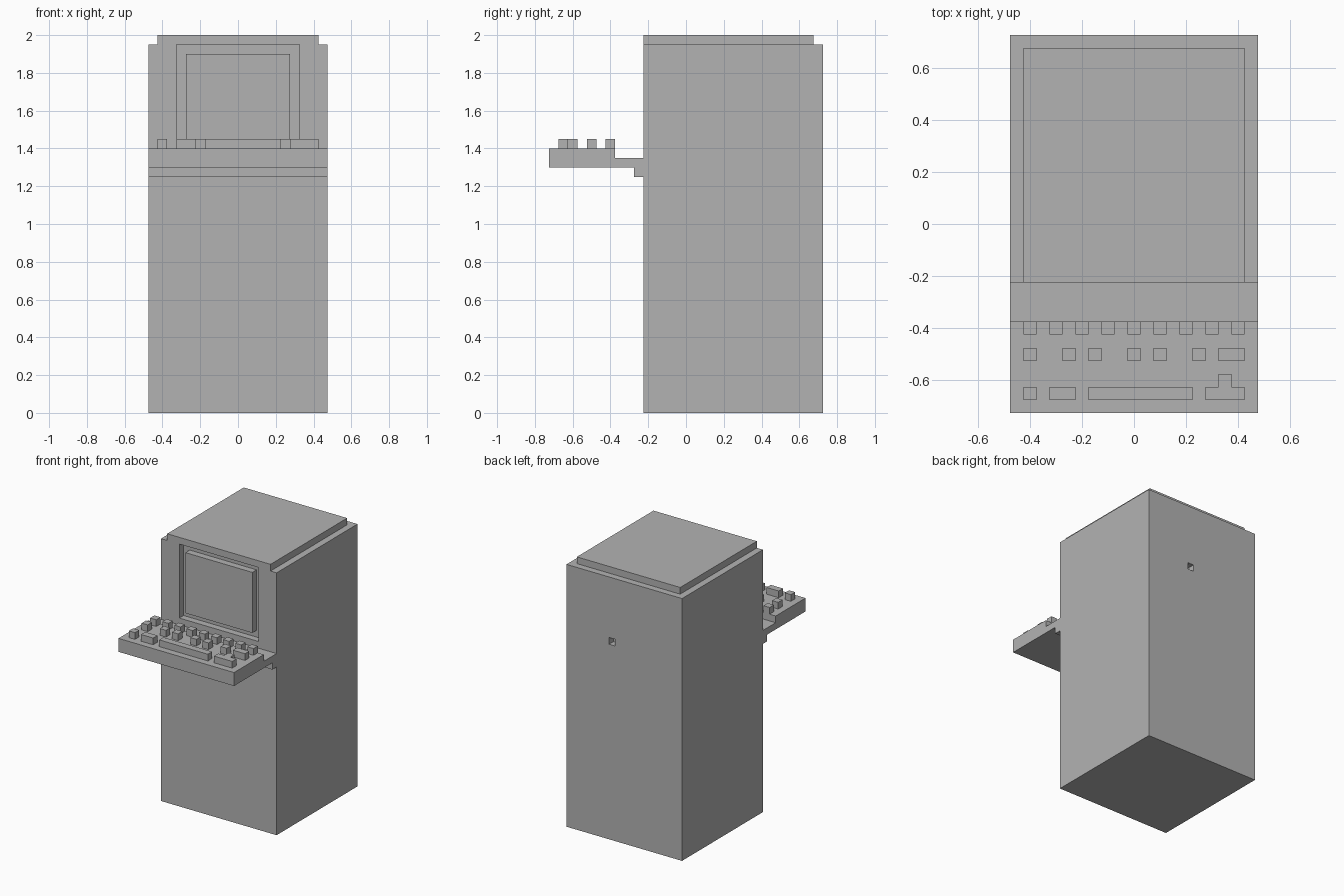
import bpy
import bmesh

cube = bpy.data.objects.get("Cube")
if cube:
    bpy.data.objects.remove(cube, do_unlink=True)

U = 0.05                       # block unit all parts snap to
HALF = 0.475                   # half width of the cabinet
FRONT, BACK = -0.225, 0.725    # cabinet front and back planes

grey = bpy.data.materials.new("grey plastic")
grey.use_nodes = True
grey.diffuse_color = (0.45, 0.45, 0.45, 1)
grey.node_tree.nodes["Principled BSDF"].inputs["Base Color"].default_value = grey.diffuse_color


def finish(name, bm):
    """Turn a bmesh into a flat shaded grey object."""
    bmesh.ops.recalc_face_normals(bm, faces=bm.faces)
    mesh = bpy.data.meshes.new(name)
    bm.to_mesh(mesh)
    bm.free()
    mesh.materials.append(grey)
    obj = bpy.data.objects.new(name, mesh)
    bpy.context.collection.objects.link(obj)
    return obj


def box(name, xs, ys, zs):
    """Box spanning the given ranges."""
    bm = bmesh.new()
    bmesh.ops.create_cube(bm, size=1)
    for v in bm.verts:
        v.co = [r[0] + (c + 0.5) * (r[1] - r[0]) for c, r in zip(v.co, (xs, ys, zs))]
    return finish(name, bm)


def extrude_x(name, profile):
    """Extrude a (y, z) side profile across the cabinet width."""
    bm = bmesh.new()
    face = bm.faces.new([bm.verts.new((-HALF, y, z)) for y, z in profile])
    ext = bmesh.ops.extrude_face_region(bm, geom=[face])["geom"]
    for v in ext:
        if isinstance(v, bmesh.types.BMVert):
            v.co.x = HALF
    return finish(name, bm)


def cut(target, cutter):
    """Subtract the cutter and discard it."""
    mod = target.modifiers.new("cut", 'BOOLEAN')
    mod.operation = 'DIFFERENCE'
    mod.solver = 'EXACT'
    mod.object = cutter
    cutter.hide_render = True
    bpy.context.view_layer.objects.active = target
    bpy.ops.object.modifier_apply(modifier=mod.name)
    bpy.data.objects.remove(cutter, do_unlink=True)


# Cabinet with a screen recess and a small socket in the back
cabinet = box("cabinet", (-HALF, HALF), (FRONT, BACK), (0, 1.95))
cut(cabinet, box("recess_cutter", (-0.325, 0.325), (FRONT - U, FRONT + U), (1.4, 2)))
cut(cabinet, box("socket_cutter", (0.075, 0.125), (BACK - U, BACK + U), (1.45, 1.5)))

# Raised lid and screen
box("lid", (-HALF + U, HALF - U), (FRONT, BACK - U), (1.95, 2))
box("screen", (-0.275, 0.275), (FRONT, FRONT + U), (1.45, 1.9))

# Keyboard shelf with stepped back and support lip
extrude_x("keyboard_shelf", [
    (-0.725, 1.3), (-0.275, 1.3), (-0.275, 1.25), (FRONT, 1.25),
    (FRONT, 1.35), (-0.375, 1.35), (-0.375, 1.4), (-0.725, 1.4)])

# Keys: row front edge, then (start column, width) in block units
rows = {
    -0.425: [(c, 1) for c in range(0, 17, 2)],
    -0.525: [(0, 1), (3, 1), (5, 1), (8, 1), (10, 1), (13, 1), (15, 2)],
    -0.625: [(15, 1)],
    -0.675: [(0, 1), (2, 2), (5, 8), (14, 3)],
}
for y, keys in rows.items():
    for col, width in keys:
        x = -HALF + U + col * U
        box("key", (x, x + width * U), (y, y + U), (1.4, 1.45))
